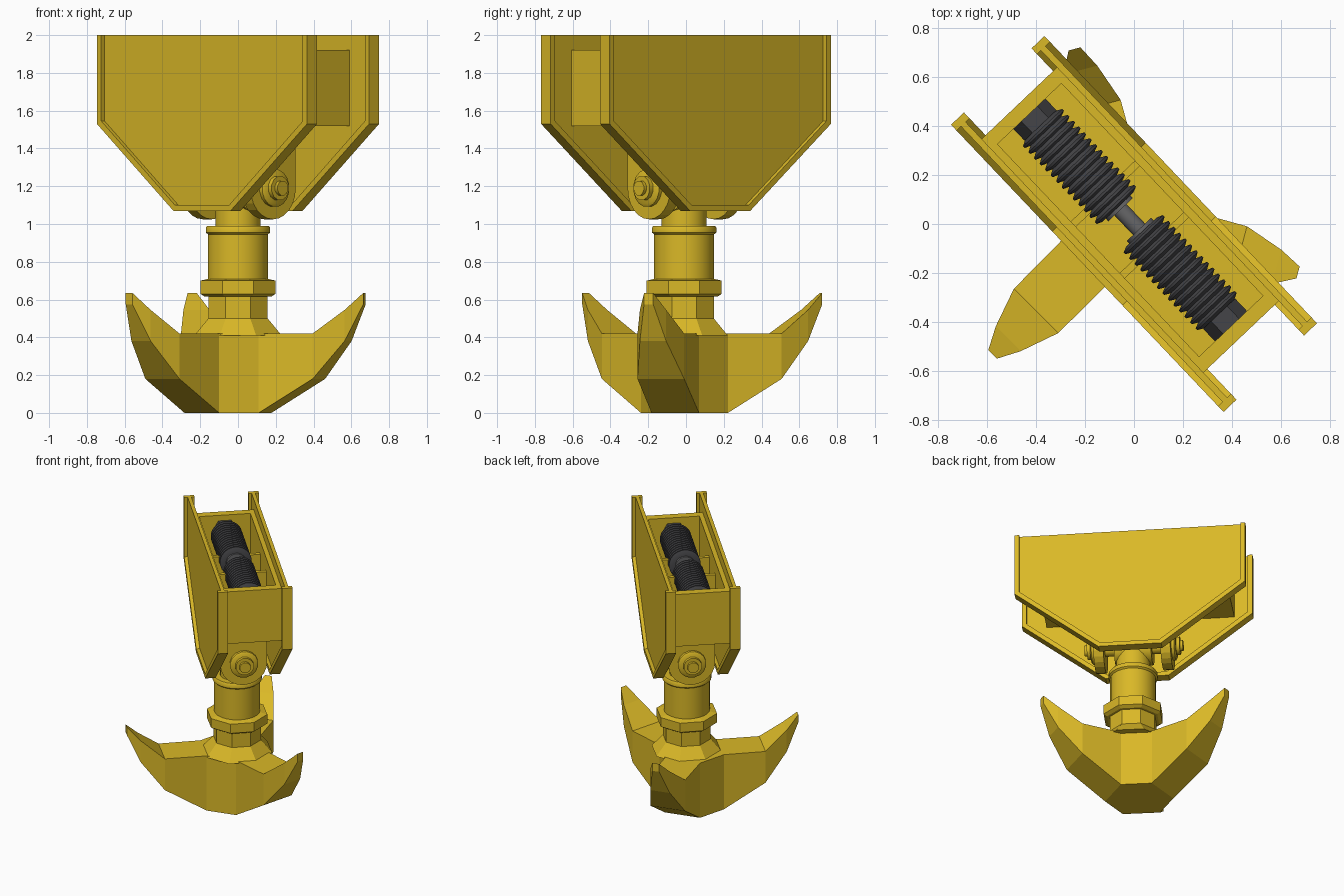
import bpy, bmesh, math
from mathutils import Matrix, Vector

cube = bpy.data.objects.get("Cube")
if cube:
    bpy.data.objects.remove(cube, do_unlink=True)


def material(name, rgb):
    m = bpy.data.materials.new(name)
    m.use_nodes = True
    m.diffuse_color = (*rgb, 1)
    m.node_tree.nodes["Principled BSDF"].inputs["Base Color"].default_value = (*rgb, 1)
    return m


YELLOW = material("safety yellow", (0.70, 0.48, 0.02))
DARK = material("dark steel", (0.06, 0.06, 0.065))
GREY = material("grey steel", (0.13, 0.13, 0.135))

# The block is turned about the vertical; hook and shank stay upright
TURN = Matrix.Rotation(math.radians(-46.5), 4, "Z")
ALONG = TURN @ Matrix.Rotation(math.radians(90), 4, "Y")   # lathe axis along the block
SHANK = Matrix.Translation((0, -0.01, 0))


def finish(name, bm, mat, matrix, smooth=False):
    bmesh.ops.recalc_face_normals(bm, faces=bm.faces)
    bm.transform(matrix)
    me = bpy.data.meshes.new(name)
    bm.to_mesh(me)
    bm.free()
    me.materials.append(mat)
    if smooth:
        me.polygons.foreach_set("use_smooth", [True] * len(me.polygons))
        me.set_sharp_from_angle(angle=math.radians(35))
    ob = bpy.data.objects.new(name, me)
    bpy.context.scene.collection.objects.link(ob)
    return ob


def prism(name, points, push, mat=YELLOW, matrix=TURN):
    """Extrude a flat 3D outline along a vector."""
    bm = bmesh.new()
    face = bm.faces.new([bm.verts.new(p) for p in points])
    out = bmesh.ops.extrude_face_region(bm, geom=[face], use_keep_orig=True)
    moved = [v for v in out["geom"] if isinstance(v, bmesh.types.BMVert)]
    bmesh.ops.translate(bm, verts=moved, vec=push)
    return finish(name, bm, mat, matrix)


def box(name, x, y, z, mat=YELLOW):
    outline = [(x[0], y[0], z[0]), (x[1], y[0], z[0]), (x[1], y[1], z[0]), (x[0], y[1], z[0])]
    return prism(name, outline, (0, 0, z[1] - z[0]), mat)


def lathe(name, profile, sides, matrix, mat=YELLOW, smooth=True):
    """Closed solid of revolution from (radius, height) pairs."""
    bm = bmesh.new()
    rings = []
    for r, h in profile:
        rings.append([bm.verts.new((r * math.cos(a), r * math.sin(a), h))
                      for a in (math.tau * (i + 0.5) / sides for i in range(sides))])
    for lo, hi in zip(rings, rings[1:]):
        for i in range(sides):
            j = (i + 1) % sides
            bm.faces.new((lo[i], lo[j], hi[j], hi[i]))
    bm.faces.new(rings[0])
    bm.faces.new(rings[-1])
    return finish(name, bm, mat, matrix, smooth)


def along(height):
    """Lathe placement on the block's long axis at a given height."""
    return Matrix.Translation((0, 0, height)) @ ALONG


# Side plates: thin web with a raised rim, open at the top
outer = [(-0.808, 2), (-0.808, 1.53), (-0.22, 1.07)]
inner = [(-0.775, 2), (-0.775, 1.545), (-0.208, 1.1)]
outer += [(-x, z) for x, z in reversed(outer)]
inner += [(-x, z) for x, z in reversed(inner)]
for side, label in ((-1, "right"), (1, "left")):
    prism(label + "_plate_web", [(x, side * 0.212, z) for x, z in inner], (0, side * 0.026, 0))
    prism(label + "_plate_rim", [(x, side * 0.19, z) for x, z in outer + inner[::-1]],
          (0, side * 0.073, 0))

# Open housing between the plates
X0, X1 = -0.68, 0.635
box("housing_floor", (X0, X1), (-0.212, 0.212), (1.52, 1.56))
for side, label in ((-1, "right"), (1, "left")):
    box(label + "_housing_wall", (X0, X1), sorted((side * 0.18, side * 0.213)), (1.56, 1.92))
box("rear_housing_end", (X0, X0 + 0.06), (-0.18, 0.18), (1.56, 1.92))
box("front_housing_end", (X1 - 0.06, X1), (-0.18, 0.18), (1.56, 1.92))

# Spring supports, rod, springs and end nuts
MID = -0.025
for s in (-1, 1):
    c = MID + s * 0.145
    box("spring_support", (c - 0.015, c + 0.015), (-0.18, 0.18), (1.56, 1.82))
lathe("spring_rod", [(0.035, X0 + 0.08), (0.035, X1 - 0.08)], 12, along(1.8), GREY)
COILS = 14
for s in (-1, 1):
    start, length = 0.07, 0.46
    profile = [(0.06, MID + s * start)]
    for i in range(COILS):
        for r, f in ((0.088, 0.0), (0.112, 0.3), (0.112, 0.6)):
            profile.append((r, MID + s * (start + length * (i + f) / COILS)))
    profile.append((0.088, MID + s * (start + length)))
    lathe("spring", profile, 20, along(1.8), DARK)
    lathe("spring_collar", [(0.07, MID + s * 0.055), (0.07, MID + s * 0.075)], 16, along(1.8), GREY)
    lathe("spring_end_nut", [(0.09, MID + s * 0.53), (0.09, MID + s * 0.6)], 6, along(1.8), DARK)

# Pivot lugs with rounded bottoms, washers and nuts
PIN = 1.19
lug = [(0.165, 1.53)]
lug += [(0.165 * math.cos(a), PIN - 0.165 * math.sin(a))
        for a in (math.pi * i / 12 for i in range(13))]
lug.append((-0.165, 1.53))
for s in (-1, 1):
    prism("pivot_lug", [(s * 0.2, y, z) for y, z in lug], (s * 0.07, 0, 0))
    lathe("pivot_washer", [(0.1, s * 0.27), (0.1, s * 0.29), (0.085, s * 0.3)], 16, along(PIN))
    lathe("pivot_nut", [(0.065, s * 0.3), (0.065, s * 0.325), (0.04, s * 0.325), (0.04, s * 0.345)],
          12, along(PIN))
lathe("pivot_pin", [(0.05, -0.3), (0.05, 0.3)], 12, along(PIN))
lathe("shank_eye", [(0.125, -0.13), (0.125, 0.13)], 20, along(PIN))

# Shank with collars
lathe("shank", [(0.12, 1.2), (0.12, 0.99), (0.165, 0.99), (0.172, 0.98), (0.172, 0.955),
                (0.16, 0.945), (0.16, 0.69)][::-1], 24, SHANK)
lathe("shank_ring", [(0.19, 0.615), (0.215, 0.63), (0.215, 0.7), (0.17, 0.71)], 8, SHANK, smooth=False)
lathe("hook_neck", [(0.25, 0.41), (0.17, 0.5), (0.17, 0.63)], 8, SHANK, smooth=False)

# Three-pronged hook: stations are (reach, half width, underside, top)
stations = [(0.2, 0.13, 0, 0.42), (0.495, 0.128, 0.18, 0.42),
            (0.655, 0.072, 0.38, 0.545), (0.745, 0.025, 0.575, 0.635)]
bm = bmesh.new()
roots = []
for n in range(3):
    turn = Matrix.Translation((-0.05, -0.005, 0)) @ Matrix.Rotation(math.radians(225 + 120 * n), 4, "Z")
    loops = [[bm.verts.new(turn @ Vector(p)) for p in
              ((r, -w, lo), (r, w, lo), (r, w, hi), (r, -w, hi))] for r, w, lo, hi in stations]
    for a, b in zip(loops, loops[1:]):
        for i in range(4):
            j = (i + 1) % 4
            bm.faces.new((a[i], a[j], b[j], b[i]))
    bm.faces.new(loops[-1])
    roots.append(loops[0])
# Hub joining the prongs
bm.faces.new([v for q in roots for v in (q[0], q[1])])
bm.faces.new([v for q in roots for v in (q[3], q[2])])
for q, nxt in zip(roots, roots[1:] + roots[:1]):
    bm.faces.new((q[1], nxt[0], nxt[3], q[2]))
finish("hook", bm, YELLOW, Matrix.Identity(4))
